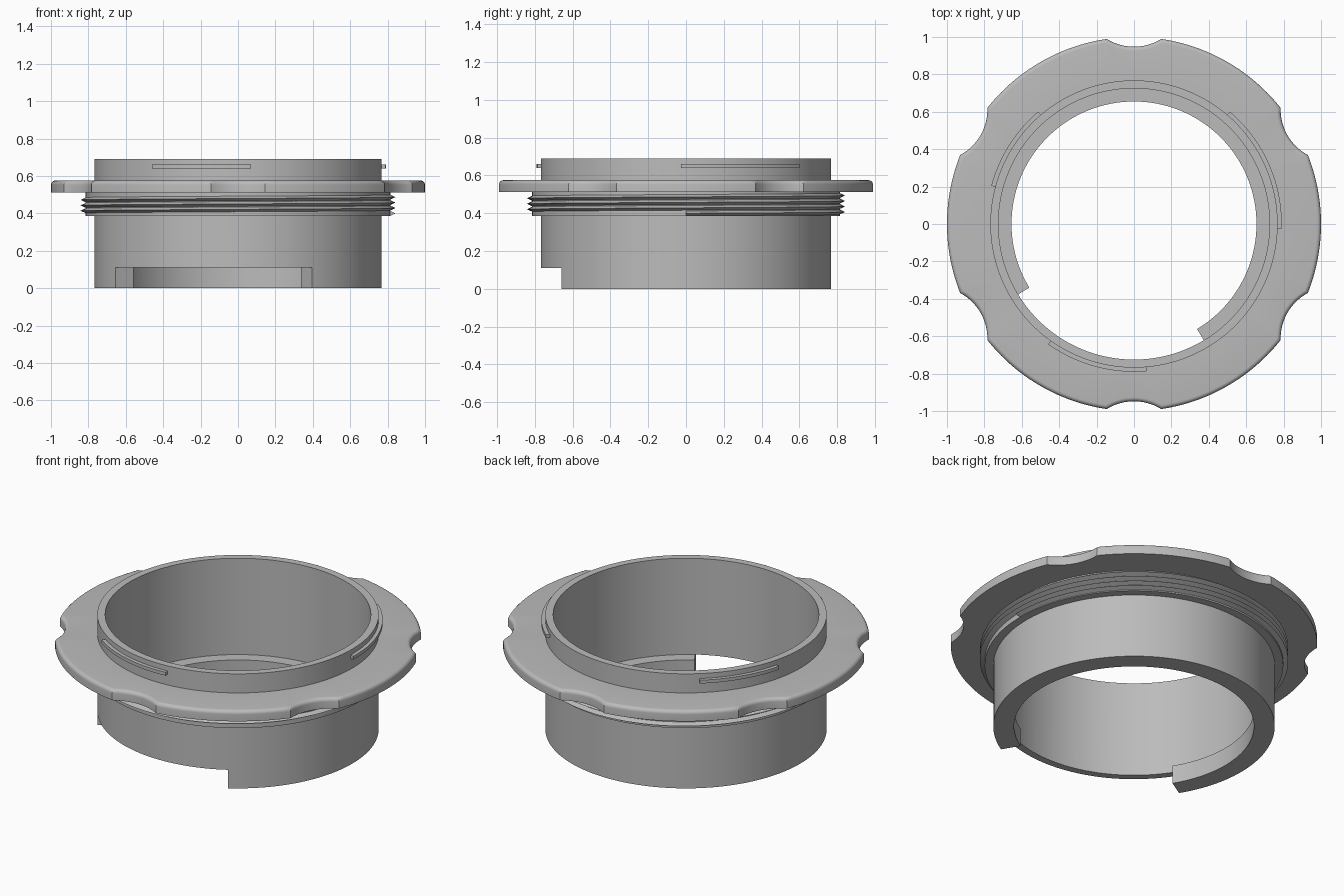
import bpy, bmesh
from math import sin, cos, acos, pi, radians, sqrt

if "Cube" in bpy.data.objects:
    bpy.data.objects.remove(bpy.data.objects["Cube"])

grey = bpy.data.materials.new("plain grey")
grey.use_nodes = True
colour = (0.5, 0.5, 0.5, 1)
grey.diffuse_color = colour
grey.node_tree.nodes["Principled BSDF"].inputs["Base Color"].default_value = colour


def make_object(name, sections, closed):
    """Skin a list of closed cross-sections into a solid."""
    bm = bmesh.new()
    rows = [[bm.verts.new(p) for p in s] for s in sections]
    n = len(rows[0])
    pairs = list(zip(rows, rows[1:]))
    if closed:
        pairs.append((rows[-1], rows[0]))
    else:
        bm.faces.new(rows[0])
        bm.faces.new(rows[-1])
    for a, b in pairs:
        for i in range(n):
            j = (i + 1) % n
            bm.faces.new((a[i], b[i], b[j], a[j]))
    bmesh.ops.recalc_face_normals(bm, faces=bm.faces)
    mesh = bpy.data.meshes.new(name)
    bm.to_mesh(mesh)
    bm.free()
    mesh.materials.append(grey)
    obj = bpy.data.objects.new(name, mesh)
    bpy.context.collection.objects.link(obj)
    return obj


def sweep(name, profile, start, end, steps, rise=0.0):
    """Sweep an (r, z) profile about z, in degrees, with optional helical rise."""
    full = rise == 0 and end - start == 360
    sections = []
    for k in range(steps if full else steps + 1):
        t = k / steps
        a = radians(start + (end - start) * t)
        sections.append([(r * cos(a), r * sin(a), z + rise * t) for r, z in profile])
    return make_object(name, sections, full)


def smooth(obj):
    bpy.ops.object.select_all(action="DESELECT")
    obj.select_set(True)
    bpy.context.view_layer.objects.active = obj
    bpy.ops.object.shade_smooth_by_angle(angle=radians(28))


def box(r0, r1, z0, z1):
    return [(r0, z0), (r1, z0), (r1, z1), (r0, z1)]


# Tube with an inner lip at the foot
WALL, BORE, LIP, STEP = 0.768, 0.725, 0.655, 0.11
tube = sweep("tube", [(WALL, 0), (WALL, 0.69), (BORE, 0.69), (BORE, STEP), (LIP, STEP), (LIP, 0)],
             0, 360, 160)

# Quarter-turn opening cut through the foot
cutter = sweep("foot_cutter", box(0.5, 0.9, -0.1, STEP + 0.001), 211.3, 301, 24)
cutter.hide_render = True
cut = tube.modifiers.new("foot opening", "BOOLEAN")
cut.operation = "DIFFERENCE"
cut.solver = "EXACT"
cut.object = cutter
bpy.context.view_layer.objects.active = tube
bpy.ops.object.modifier_apply(modifier=cut.name)
bpy.data.objects.remove(cutter)
smooth(tube)

# Flange with six scooped finger grips and a rounded top edge
SCOOP_C, SCOOP_R = 1.225, 0.277


def flange_loop(inset, z):
    rim, scoop = 1 - inset, SCOOP_R + inset
    corner = acos((rim ** 2 + SCOOP_C ** 2 - scoop ** 2) / (2 * rim * SCOOP_C))
    polar = []
    for k in range(16):
        f = -corner + 2 * corner * k / 16
        polar.append((SCOOP_C * cos(f) - sqrt(scoop ** 2 - (SCOOP_C * sin(f)) ** 2), f))
    for k in range(20):
        polar.append((rim, corner + (pi / 3 - 2 * corner) * k / 20))
    return [(r * cos(f + a), r * sin(f + a), z)
            for a in (pi / 6 + s * pi / 3 for s in range(6)) for r, f in polar]


BASE, TOP, FILLET = 0.512, 0.575, 0.022
layers = [flange_loop(0, BASE)]
for k in range(6):
    a = k / 5 * pi / 2
    layers.append(flange_loop(FILLET * (1 - cos(a)), TOP - FILLET * (1 - sin(a))))
# Inner wall closes the ring inside the tube wall
for z in (TOP, BASE):
    layers.append([(0.76 * x / sqrt(x * x + y * y), 0.76 * y / sqrt(x * x + y * y), z)
                   for x, y, _ in layers[0]])
smooth(make_object("flange", layers, True))

# Threaded collar: plain core and a helical V ridge
ROOT, CREST, LOW, PITCH = 0.815, 0.842, 0.385, 0.029
smooth(sweep("thread_core", box(0.76, ROOT, LOW, BASE), 0, 360, 160))
turns = (BASE - LOW) / PITCH - 1
ridge = [(ROOT - 0.004, LOW), (CREST, LOW + PITCH / 2), (ROOT - 0.004, LOW + PITCH)]
smooth(sweep("thread_ridge", ridge, 0, 360 * turns, 480, PITCH * turns))

# Locking ribs round the upper rim
for name, start, end in (("front", 234.5, 275), ("left", -2, 49.5), ("right", 130.5, 165)):
    smooth(sweep(name + "_locking_rib", box(0.76, 0.79, 0.64, 0.66), start, end, 24))
